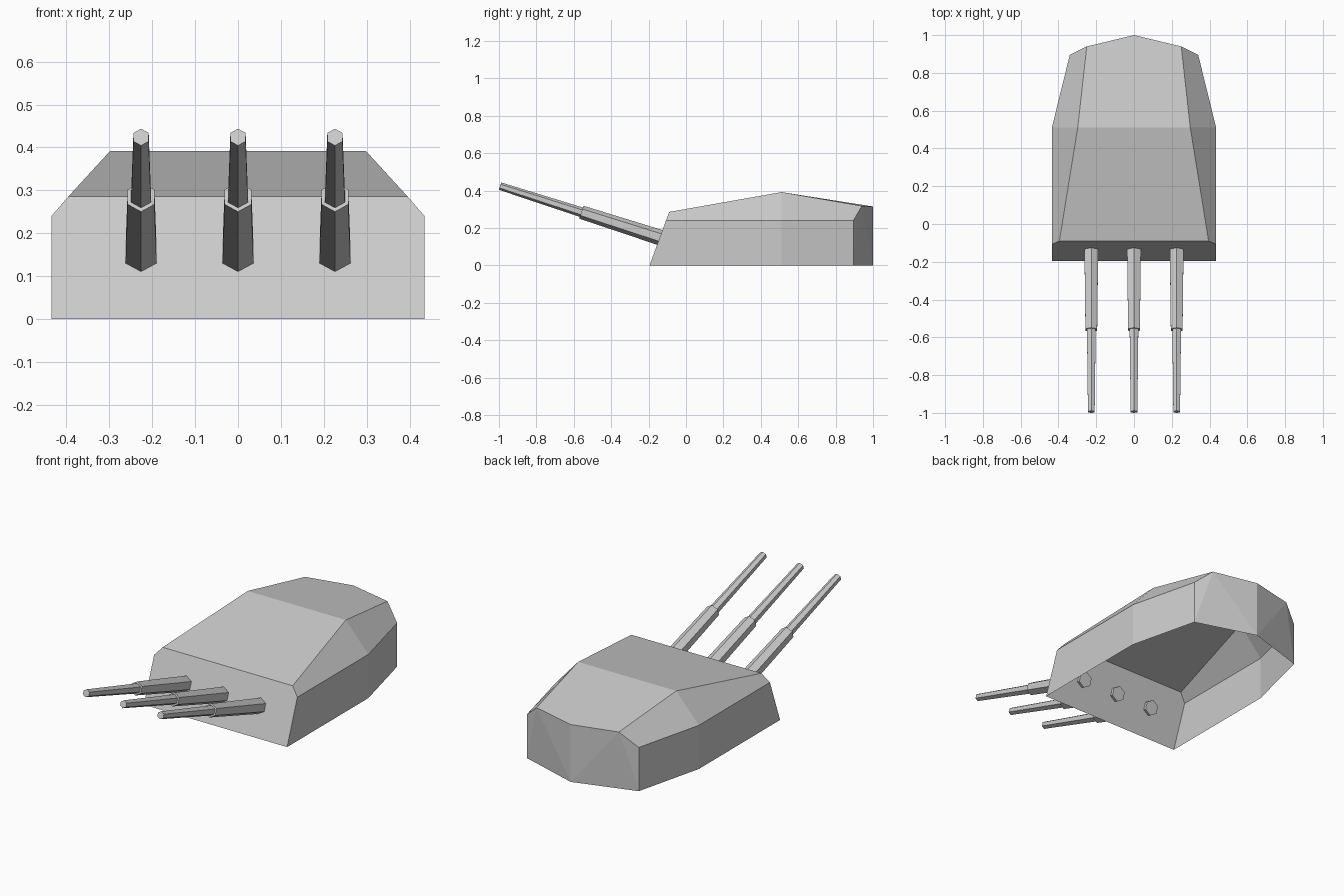
import bpy, bmesh
from mathutils import Vector

if "Cube" in bpy.data.objects:
    bpy.data.objects.remove(bpy.data.objects["Cube"])


def finish(name, bm):
    bmesh.ops.recalc_face_normals(bm, faces=bm.faces)
    mesh = bpy.data.meshes.new(name)
    bm.to_mesh(mesh)
    bm.free()
    obj = bpy.data.objects.new(name, mesh)
    bpy.context.collection.objects.link(obj)
    return obj


# Turret housing: cross-sections from front to back, open underneath
def section(bm, half):
    left = [(-x, y, z) for x, y, z in half]
    return [bm.verts.new(p) for p in left + half[::-1]]


bm = bmesh.new()
front = section(bm, [(.435, -.195, 0), (.435, -.107, .24), (.395, -.09, .286)])
middle = section(bm, [(.435, .51, 0), (.435, .51, .24), (.298, .51, .392)])
back = section(bm, [(.34, .895, 0), (.34, .895, .24), (.25, .94, .318)])
tail_low = bm.verts.new((0, 1, 0))
tail_top = bm.verts.new((0, 1, .315))

bm.faces.new(front)
for a, b in ((front, middle), (middle, back)):
    for i in range(5):
        if a is middle and i == 2:
            continue
        bm.faces.new((a[i], a[i + 1], b[i + 1], b[i]))

# Rear roof and the pointed back wall
bm.faces.new((middle[2], middle[3], back[3], tail_top, back[2]))
for low, mid, top in (back[:3], back[:2:-1]):
    bm.faces.new((low, mid, top))
    bm.faces.new((low, top, tail_low))
    bm.faces.new((top, tail_top, tail_low))
finish("turret_housing", bm)

# Gun barrels: stepped six-sided tubes, raised at an angle
breech = Vector((0, -.125, .145))
muzzle = Vector((0, -.994, .424))
axis = (muzzle - breech).normalized()
up = Vector((1, 0, 0)).cross(axis)
if up.z < 0:
    up.negate()
PROFILE = [(0, .042), (.5, .036), (.5, .0265), (1, .0205)]


def barrel(name, x):
    bm = bmesh.new()
    rings = []
    for t, r in PROFILE:
        centre = breech.lerp(muzzle, t) + Vector((x, 0, 0))
        ring = []
        for k in range(6):
            # corners point straight up and down
            c = (1, .5, -.5, -1, -.5, .5)[k]
            s = (0, .866, .866, 0, -.866, -.866)[k]
            ring.append(bm.verts.new(centre + up * r * c + Vector((r * s, 0, 0))))
        rings.append(ring)
    for a, b in zip(rings, rings[1:]):
        for k in range(6):
            n = (k + 1) % 6
            bm.faces.new((a[k], a[n], b[n], b[k]))
    bm.faces.new(rings[0])
    bm.faces.new(rings[-1])
    finish(name, bm)


for name, x in (("left_barrel", -.226), ("centre_barrel", 0), ("right_barrel", .226)):
    barrel(name, x)
